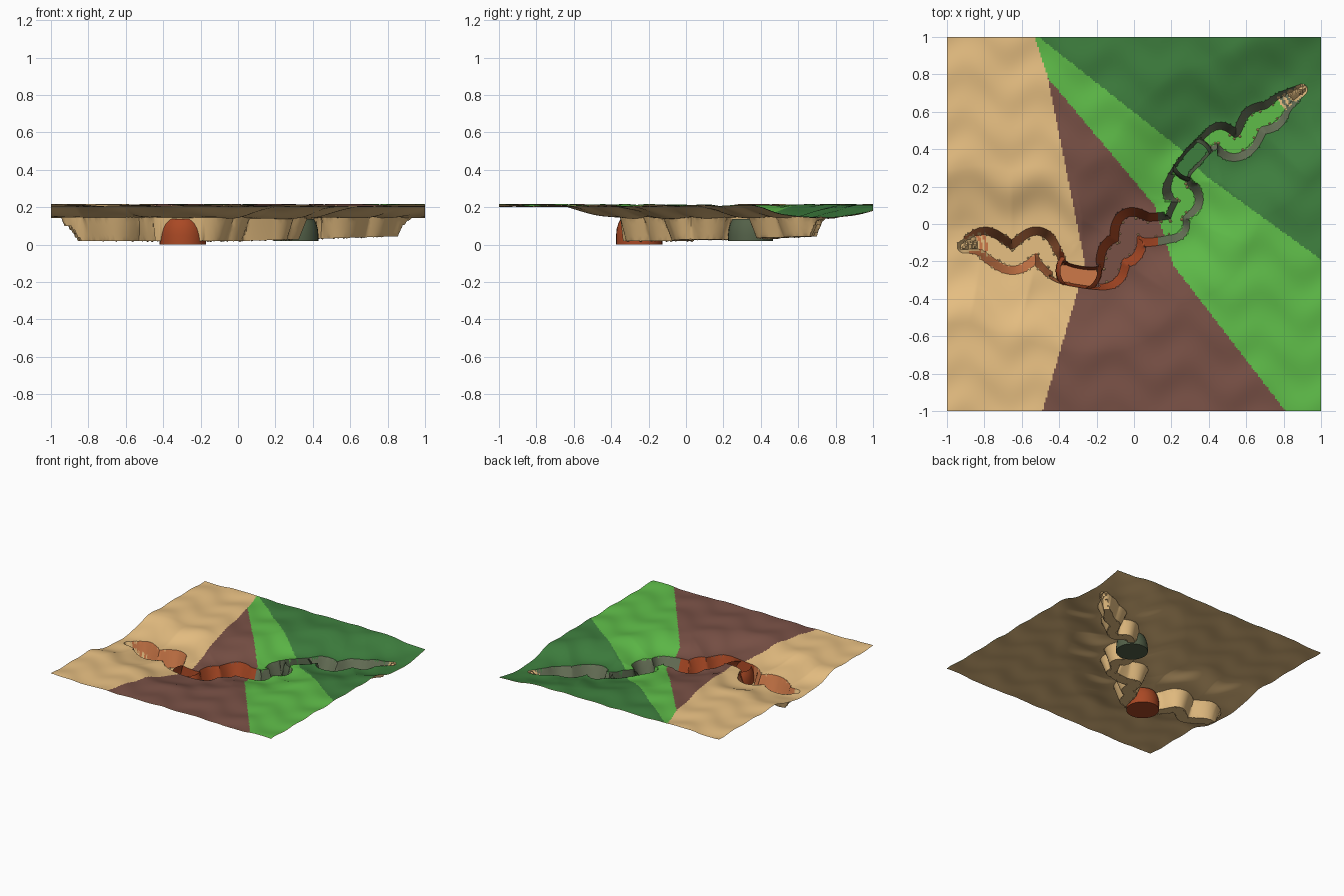
import bpy, bmesh, math, random
from mathutils import Vector, Matrix, kdtree

if "Cube" in bpy.data.objects:
    bpy.data.objects.remove(bpy.data.objects["Cube"])


def make_material(name, r, g, b):
    mat = bpy.data.materials.new(name)
    colour = [c ** 2.2 for c in (r, g, b)] + [1]
    mat.use_nodes = True
    mat.diffuse_color = colour
    mat.node_tree.nodes["Principled BSDF"].inputs["Base Color"].default_value = colour
    return mat


PALETTE = [
    make_material("sand", .91, .75, .51),
    make_material("brown soil", .47, .32, .28),
    make_material("bright grass", .37, .73, .29),
    make_material("dark grass", .25, .49, .25),
    make_material("orange rock", .80, .47, .29),
    make_material("rust rock", .66, .29, .16),
    make_material("mossy rock", .42, .46, .36),
    make_material("deep moss", .33, .38, .29),
]
SAND, SOIL, GRASS, DARK, ORANGE, RUST, MOSS, DEEP = range(8)

# Canyon centreline: x, y, half width
PATH = [Vector(p) for p in [
    (-.91, -.12, .035), (-.80, -.10, .085), (-.65, -.18, .09), (-.52, -.105, .09),
    (-.45, -.19, .08), (-.38, -.26, .06), (-.21, -.29, .06), (-.13, -.26, .085),
    (-.10, -.16, .095), (-.04, -.12, .10), (-.02, -.01, .095), (.07, -.03, .09),
    (.17, -.02, .085), (.22, -.005, .08), (.235, .05, .06), (.28, .125, .09),
    (.245, .19, .095), (.25, .27, .055), (.31, .35, .055), (.40, .44, .055),
    (.46, .465, .08), (.53, .42, .085), (.595, .45, .08), (.65, .55, .085),
    (.73, .58, .085), (.80, .65, .06), (.90, .72, .03)]]
CAVES = [(Vector((-.295, -.25)), .124, 0, RUST), (Vector((.31, .345)), .12, .02, DEEP)]
TIPS = (PATH[0].to_2d(), PATH[-1].to_2d())
STEP = .014


def smooth_path(points, steps=24):
    """Catmull-Rom samples through the points."""
    ext = [points[0]] + points + [points[-1]]
    for a, b, c, d in zip(ext, ext[1:], ext[2:], ext[3:]):
        for i in range(steps):
            t = i / steps
            yield .5 * (2 * b + (c - a) * t + (2 * a - 5 * b + 4 * c - d) * t * t
                        + (3 * b - a - 3 * c + d) * t ** 3)


def make_tree(points):
    tree = kdtree.KDTree(len(points))
    for i, p in enumerate(points):
        tree.insert((p.x, p.y, 0), i)
    tree.balance()
    return tree


SAMPLES = list(smooth_path(PATH))
canyon_tree = make_tree(SAMPLES)
# The shallow valley carries on to both edges of the land
ENDS = [Vector((s * (.91 + i * .01), .3 + s * .42)) for s in (-1, 1) for i in range(10)]
valley_tree = make_tree([p.to_2d() for p in SAMPLES] + ENDS)


def cave_at(x, y):
    for cave in CAVES:
        if (Vector((x, y)) - cave[0]).length < cave[1] - .01:
            return cave


def lookup(x, y):
    """Nearest path point, distance, rim half width and floor half width."""
    near, i, dist = canyon_tree.find((x, y, 0))
    rim = SAMPLES[i].z
    run = .015 if cave_at(near.x, near.y) else .5 * rim
    return near, dist, rim, rim - run


def smoothstep(t):
    t = min(1, max(0, t))
    return t * t * (3 - 2 * t)


def land_height(x, y):
    dist = valley_tree.find((x, y, 0))[2]
    ripple = (.004 * math.sin(6 * x + 24 * y + 1.3 * math.sin(16 * x))
              + .002 * math.sin(13 * x - 15 * y))
    return .147 + .064 * smoothstep((dist - .08) / .33) + ripple


def stair(x, y):
    """Index of the step climbing out of either canyon end."""
    return int(min((Vector((x, y)) - tip).length for tip in TIPS) / STEP)


def floor_height(x, y):
    cave = cave_at(x, y)
    if cave:
        return cave[2] + .012
    return .022 + .03 * max(0, x) + .1 * max(0, 1 - stair(x, y) / 5)


def line_x(y, points):
    """x on a polyline of (y, x) points, listed by falling y."""
    for (y0, x0), (y1, x1) in zip(points, points[1:]):
        if y >= y1:
            break
    return x0 + (x1 - x0) * (y - y0) / (y1 - y0)


SAND_LINE = [(1, -.53), (.78, -.46), (-.22, -.26), (-1, -.49)]
SOIL_LINE = [(.78, -.46), (.1, .11), (-.22, .21), (-1, .81)]
GRASS_LINE = [(1, -.51), (.4, .25), (.26, .38), (-.19, 1)]


def zone(x, y):
    if x < line_x(y, SAND_LINE):
        return SAND
    if y < .78 and x < line_x(y, SOIL_LINE):
        return SOIL
    return GRASS if x < line_x(y, GRASS_LINE) else DARK


def top_colour(x, y):
    near, dist, rim, base = lookup(x, y)
    if dist > rim:
        return zone(x, y)
    cave = cave_at(x, y)
    if cave:
        if dist < base:
            return ORANGE if cave[3] == RUST else DARK
        return cave[3]
    wall = ORANGE if x < -.4 else RUST if x < .13 else MOSS
    step = stair(x, y)
    if step < 3 or (step < 10 and dist < base + .01):
        return wall if step in (6, 8) else SAND
    if dist > base:
        return wall
    ground = zone(x, y)
    return GRASS if ground == DARK else ground


def under_colour(x, y):
    return SAND


def finish(bm, name, angle=40):
    mesh = bpy.data.meshes.new(name)
    bm.to_mesh(mesh)
    bm.free()
    for mat in PALETTE:
        mesh.materials.append(mat)
    obj = bpy.data.objects.new(name, mesh)
    bpy.context.collection.objects.link(obj)
    bpy.ops.object.select_all(action='DESELECT')
    obj.select_set(True)
    bpy.context.view_layer.objects.active = obj
    bpy.ops.object.shade_smooth_by_angle(angle=math.radians(angle))


def build_sheet(name, drop, rule, flip):
    """Land grid with the canyon sunk into it."""
    cells = 220
    bm = bmesh.new()
    bmesh.ops.create_grid(bm, x_segments=cells, y_segments=cells, size=1)
    snap = 1.1 / cells
    for v in bm.verts:
        near, dist, rim, base = lookup(v.co.x, v.co.y)
        # Pull nearby points onto the rim and the foot of the wall
        for edge in (rim, base):
            if abs(dist - edge) < snap and dist > .001:
                v.co += (v.co - near) * (edge / dist - 1)
                dist = edge
                break
        x, y = v.co.x, v.co.y
        z = land_height(x, y)
        if dist < rim:
            low = floor_height(x, y)
            z = low + (z - low) * min(1, max(0, (dist - base) / (rim - base)))
        v.co.z = z - drop
    for f in bm.faces:
        c = f.calc_center_median()
        f.material_index = rule(c.x, c.y)
    if flip:
        bmesh.ops.reverse_faces(bm, faces=bm.faces)
    finish(bm, name)


build_sheet("land_surface", 0, top_colour, False)
build_sheet("land_underside", .003, under_colour, True)

# Round cave shells bulging below the land
PROFILE = [(0, 0), (1, 0), (1, .05), (.97, .085), (.9, .115), (.8, .138)]
for name, (centre, radius, base, colour) in zip(("rust_cave", "mossy_cave"), CAVES):
    bm = bmesh.new()
    outline = [bm.verts.new((centre.x + r * radius, centre.y, max(z, base))) for r, z in PROFILE]
    edges = [bm.edges.new(pair) for pair in zip(outline, outline[1:])]
    bmesh.ops.spin(bm, geom=outline + edges, cent=(centre.x, centre.y, 0), axis=(0, 0, 1),
                   angle=math.tau, steps=32, use_duplicate=False)
    bmesh.ops.remove_doubles(bm, verts=bm.verts, dist=.0005)
    bmesh.ops.recalc_face_normals(bm, faces=bm.faces)
    if sum((f.calc_center_median().to_2d() - centre).dot(f.normal.to_2d()) for f in bm.faces) < 0:
        bmesh.ops.reverse_faces(bm, faces=bm.faces)
    for f in bm.faces:
        f.material_index = colour
    finish(bm, name)

# Sandy stones scattered along the foot of the walls
random.seed(4)
bm = bmesh.new()
for here, ahead in list(zip(SAMPLES, SAMPLES[1:]))[40:-30:9]:
    if cave_at(here.x, here.y):
        continue
    across = (ahead - here).to_2d().orthogonal().normalized() * random.choice((-1, 1))
    spot = here.to_2d() + across * here.z * .42
    place = Matrix.Translation((spot.x, spot.y, floor_height(spot.x, spot.y)))
    bmesh.ops.create_icosphere(bm, subdivisions=1, radius=random.uniform(.005, .009), matrix=place)
finish(bm, "floor_stones", 20)
